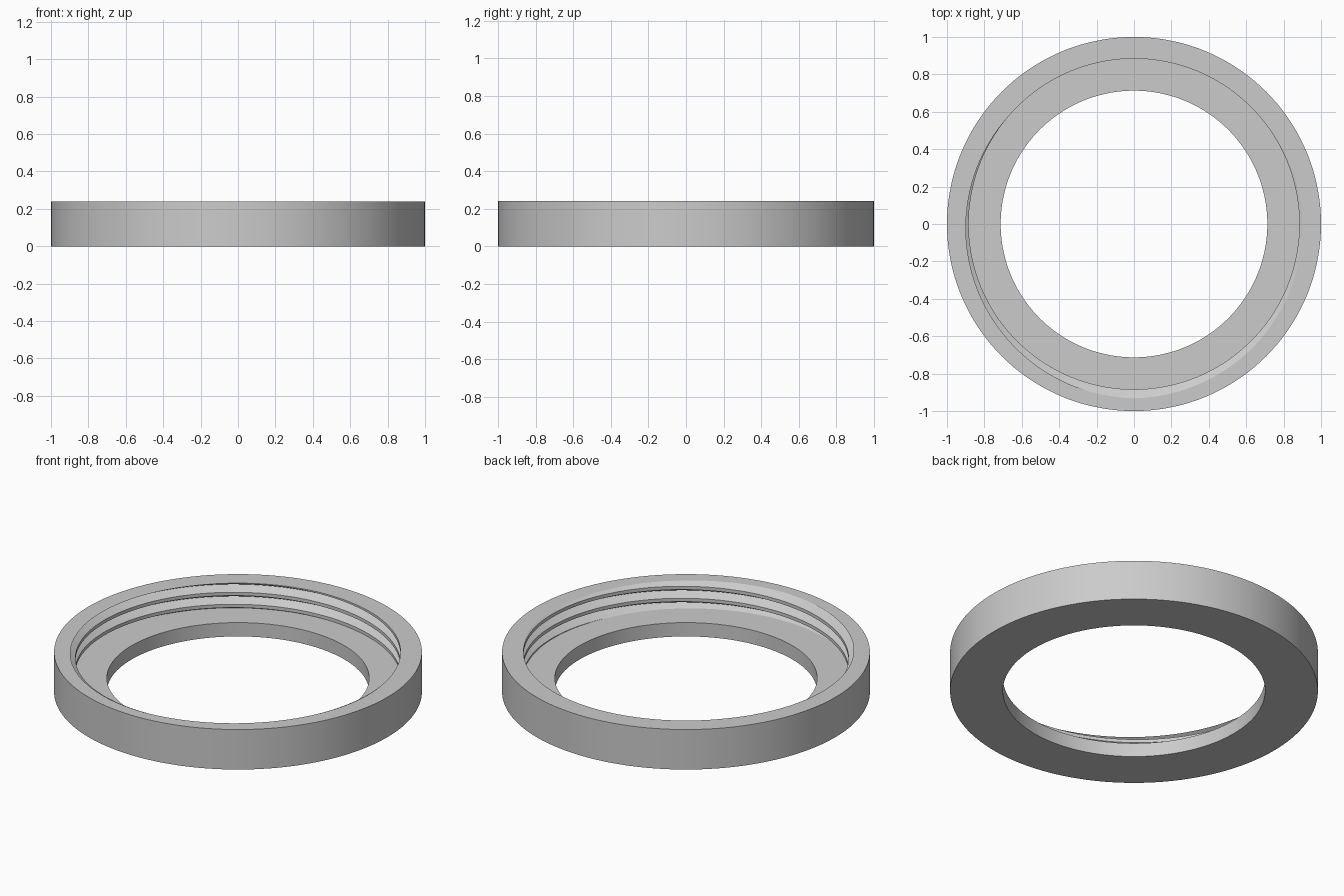
import bpy, bmesh, math

cube = bpy.data.objects.get("Cube")
if cube:
    bpy.data.objects.remove(cube)

SEG = 144
OUTER, HOLE = 1.0, 0.713
TOP, FLOOR = 0.24, 0.083
MINOR, MAJOR = 0.884, 0.932
PITCH, HALF_GROOVE = 0.072, 0.026

grey = bpy.data.materials.new("plain grey")
grey.use_nodes = True
colour = (0.6, 0.6, 0.6, 1)
grey.diffuse_color = colour
grey.node_tree.nodes["Principled BSDF"].inputs["Base Color"].default_value = colour

bm = bmesh.new()

# Threaded bore: a V-groove profile swept up a right-handed helix
profile = [(MINOR, -HALF_GROOVE), (MAJOR, 0), (MINOR, HALF_GROOVE),
           (MINOR, PITCH - HALF_GROOVE)]
previous = None
for i in range(-4 * SEG, 3 * SEG + 1):
    a = 2 * math.pi * i / SEG - math.pi / 2
    rise = TOP + PITCH * i / SEG
    row = [bm.verts.new((r * math.cos(a), r * math.sin(a), rise + z)) for r, z in profile]
    if previous:
        for k in range(len(row) - 1):
            bm.faces.new((previous[k], previous[k + 1], row[k + 1], row[k]))
    previous = row
bmesh.ops.remove_doubles(bm, verts=bm.verts[:], dist=1e-5)

# Trim the thread flush with the rim and the ledge
for z, up in ((TOP, 1), (FLOOR, -1)):
    bmesh.ops.bisect_plane(bm, geom=bm.verts[:] + bm.edges[:] + bm.faces[:], dist=1e-5,
                           plane_co=(0, 0, z), plane_no=(0, 0, up), clear_outer=True)
bmesh.ops.remove_doubles(bm, verts=bm.verts[:], dist=1e-5)


def boundary(z):
    return [e for e in bm.edges if len(e.link_faces) == 1
            and all(abs(v.co.z - z) < 1e-4 for v in e.verts)]


def circle(radius, z):
    ring = [bm.verts.new((radius * math.cos(2 * math.pi * i / SEG),
                          radius * math.sin(2 * math.pi * i / SEG), z)) for i in range(SEG)]
    edges = [bm.edges.new((ring[i], ring[(i + 1) % SEG])) for i in range(SEG)]
    return ring, edges


def wall(low, high):
    for i in range(SEG):
        j = (i + 1) % SEG
        bm.faces.new((low[i], low[j], high[j], high[i]))


rim_edge, ledge_edge = boundary(TOP), boundary(FLOOR)
outer_top, outer_top_edges = circle(OUTER, TOP)
outer_low, _ = circle(OUTER, 0)
hole_low, _ = circle(HOLE, 0)
hole_top, hole_top_edges = circle(HOLE, FLOOR)

# Rim, inner ledge, outside wall, underside and hole wall
bmesh.ops.triangle_fill(bm, edges=rim_edge + outer_top_edges, normal=(0, 0, 1))
bmesh.ops.triangle_fill(bm, edges=ledge_edge + hole_top_edges, normal=(0, 0, 1))
wall(outer_low, outer_top)
wall(hole_low, outer_low)
wall(hole_top, hole_low)
bmesh.ops.recalc_face_normals(bm, faces=bm.faces[:])

mesh = bpy.data.meshes.new("threaded_ring")
bm.to_mesh(mesh)
bm.free()
mesh.materials.append(grey)
ring = bpy.data.objects.new("threaded_ring", mesh)
bpy.context.collection.objects.link(ring)
bpy.context.view_layer.objects.active = ring
ring.select_set(True)
bpy.ops.object.shade_smooth_by_angle(angle=math.radians(25))
